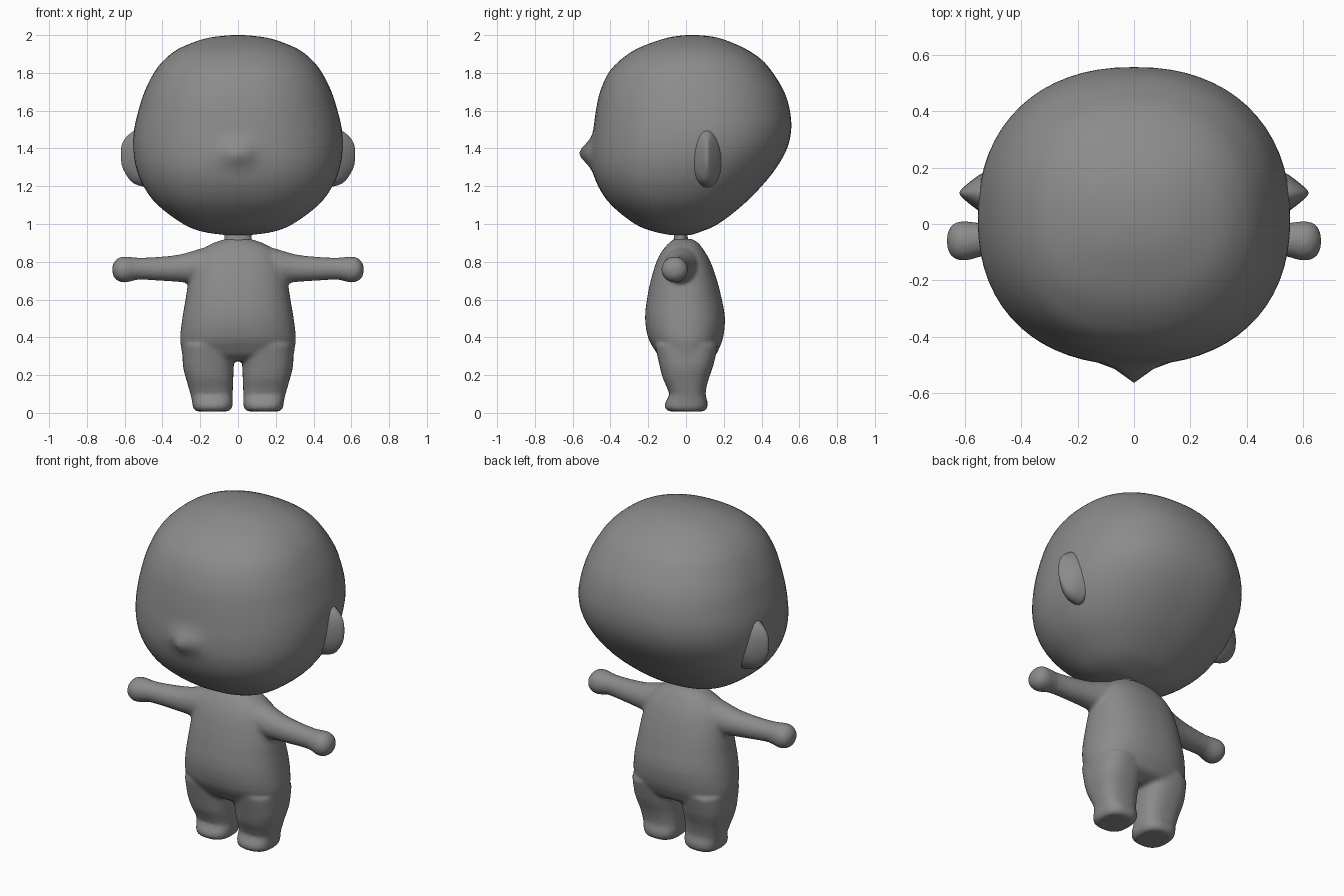
import bpy, bmesh, math
from mathutils import Vector

skin = bpy.data.materials.new("grey clay")
skin.diffuse_color = (0.26, 0.26, 0.26, 1)


def spline(rows, steps):
    """Catmull-Rom subdivision of a list of number tuples."""
    out = []
    for i in range(len(rows) - 1):
        p0, p1 = rows[max(i - 1, 0)], rows[i]
        p2, p3 = rows[i + 1], rows[min(i + 2, len(rows) - 1)]
        for s in range(steps):
            t = s / steps
            out.append([0.5 * (2 * b + (c - a) * t + (2 * a - 5 * b + 4 * c - d) * t * t
                               + (3 * b - a - 3 * c + d) * t ** 3)
                        for a, b, c, d in zip(p0, p1, p2, p3)])
    return out + [list(rows[-1])]


def loft(name, rows, power=2.0, axis="Z", sides=32, steps=2, mirror=1):
    """Rows are (position, centre u, half u, v low, v high) along the axis."""
    bm = bmesh.new()
    rings = []
    for h, cu, hu, lo, hi in spline(rows, steps):
        ring = []
        for k in range(sides):
            a = 2 * math.pi * k / sides
            c, s = math.cos(a), math.sin(a)
            u = cu + hu * math.copysign(abs(c) ** (2 / power), c)
            v = (lo + hi) / 2 + (hi - lo) / 2 * math.copysign(abs(s) ** (2 / power), s)
            p = (u, v, h) if axis == "Z" else (h, u, v)
            ring.append(bm.verts.new((p[0] * mirror, p[1], p[2])))
        rings.append(ring)
    for a, b in zip(rings, rings[1:]):
        for k in range(sides):
            j = (k + 1) % sides
            bm.faces.new((a[k], a[j], b[j], b[k]))
    bm.faces.new(rings[0])
    bm.faces.new(rings[-1])
    bmesh.ops.recalc_face_normals(bm, faces=bm.faces)
    me = bpy.data.meshes.new(name)
    bm.to_mesh(me)
    bm.free()
    me.materials.append(skin)
    for f in me.polygons:
        f.use_smooth = True
    ob = bpy.data.objects.new(name, me)
    bpy.context.collection.objects.link(ob)
    return ob


# Head: rounded loft, flatter in the face and leaning out at the back
head = loft("head", [
    (0.943, 0, 0.08, -0.09, 0.03), (0.96, 0, 0.19, -0.17, 0.08), (1.0, 0, 0.29, -0.27, 0.17),
    (1.1, 0, 0.425, -0.395, 0.30), (1.2, 0, 0.50, -0.465, 0.40), (1.3, 0, 0.54, -0.497, 0.48),
    (1.4, 0, 0.555, -0.50, 0.535), (1.5, 0, 0.55, -0.49, 0.557), (1.6, 0, 0.527, -0.477, 0.55),
    (1.7, 0, 0.495, -0.455, 0.52), (1.8, 0, 0.445, -0.41, 0.46), (1.87, 0, 0.39, -0.345, 0.40),
    (1.93, 0, 0.31, -0.255, 0.31), (1.98, 0, 0.18, -0.12, 0.19), (1.997, 0, 0.07, -0.03, 0.10),
    (2.0, 0, 0.01, 0.02, 0.04)], power=2.25, sides=64, steps=4)

# Nose: soft bump pulled out of the face
for v in head.data.vertices:
    if v.co.y < -0.2:
        dz = v.co.z - 1.375
        v.co.y -= 0.064 * math.exp(-(v.co.x / 0.06) ** 2 - (dz / 0.06) ** 2)

# Ears: tapered wedges, narrow at the outer rim
for side, m in (("right", 1), ("left", -1)):
    loft(side + "_ear", [
        (0.46, 0.11, 0.09, 1.19, 1.50), (0.53, 0.11, 0.075, 1.205, 1.50),
        (0.57, 0.11, 0.05, 1.23, 1.48), (0.60, 0.11, 0.026, 1.275, 1.45),
        (0.615, 0.11, 0.012, 1.31, 1.42), (0.62, 0.11, 0.003, 1.35, 1.39)],
        axis="X", sides=24, mirror=m)

# Neck
loft("neck", [(0.86, 0, 0.09, -0.09, 0.03), (0.92, 0, 0.072, -0.065, 0.01),
              (0.99, 0, 0.068, -0.065, 0.005)], sides=24)

# Torso
body = loft("body", [
    (0.275, 0, 0.20, -0.09, 0.09), (0.30, 0, 0.285, -0.14, 0.15), (0.34, 0, 0.30, -0.17, 0.175),
    (0.4, 0, 0.307, -0.202, 0.197), (0.5, 0, 0.295, -0.217, 0.207), (0.6, 0, 0.278, -0.207, 0.19),
    (0.7, 0, 0.262, -0.187, 0.165), (0.8, 0, 0.235, -0.157, 0.13), (0.86, 0, 0.195, -0.125, 0.095),
    (0.90, 0, 0.13, -0.09, 0.065), (0.922, 0, 0.06, -0.06, 0.03)], power=2.3, sides=48)
parts = [body]

# Legs with short feet, and outstretched arms with mitten hands
for m in (1, -1):
    parts.append(loft("leg", [
        (0.008, 0.135, 0.085, -0.09, 0.095), (0.025, 0.135, 0.103, -0.112, 0.112),
        (0.06, 0.135, 0.108, -0.108, 0.115), (0.1, 0.14, 0.112, -0.088, 0.103),
        (0.18, 0.15, 0.125, -0.122, 0.12), (0.25, 0.157, 0.135, -0.14, 0.145),
        (0.36, 0.155, 0.14, -0.165, 0.17)], power=2.6, mirror=m))
    parts.append(loft("arm", [
        (0.10, -0.02, 0.10, 0.68, 0.89), (0.20, -0.025, 0.09, 0.68, 0.87),
        (0.30, -0.035, 0.073, 0.692, 0.84), (0.42, -0.045, 0.062, 0.70, 0.826),
        (0.53, -0.055, 0.058, 0.705, 0.822), (0.59, -0.06, 0.07, 0.69, 0.828),
        (0.63, -0.06, 0.068, 0.695, 0.823), (0.655, -0.06, 0.048, 0.715, 0.80),
        (0.665, -0.06, 0.02, 0.74, 0.78)], axis="X", mirror=m))

# Fuse torso, legs and arms into one soft skin
bpy.ops.object.select_all(action="DESELECT")
for ob in parts:
    ob.select_set(True)
bpy.context.view_layer.objects.active = body
bpy.ops.object.join()
fuse = body.modifiers.new("fuse", "REMESH")
fuse.mode = "VOXEL"
fuse.voxel_size = 0.011
fuse.use_smooth_shade = True
soften = body.modifiers.new("soften", "SMOOTH")
soften.factor = 0.5
soften.iterations = 6
